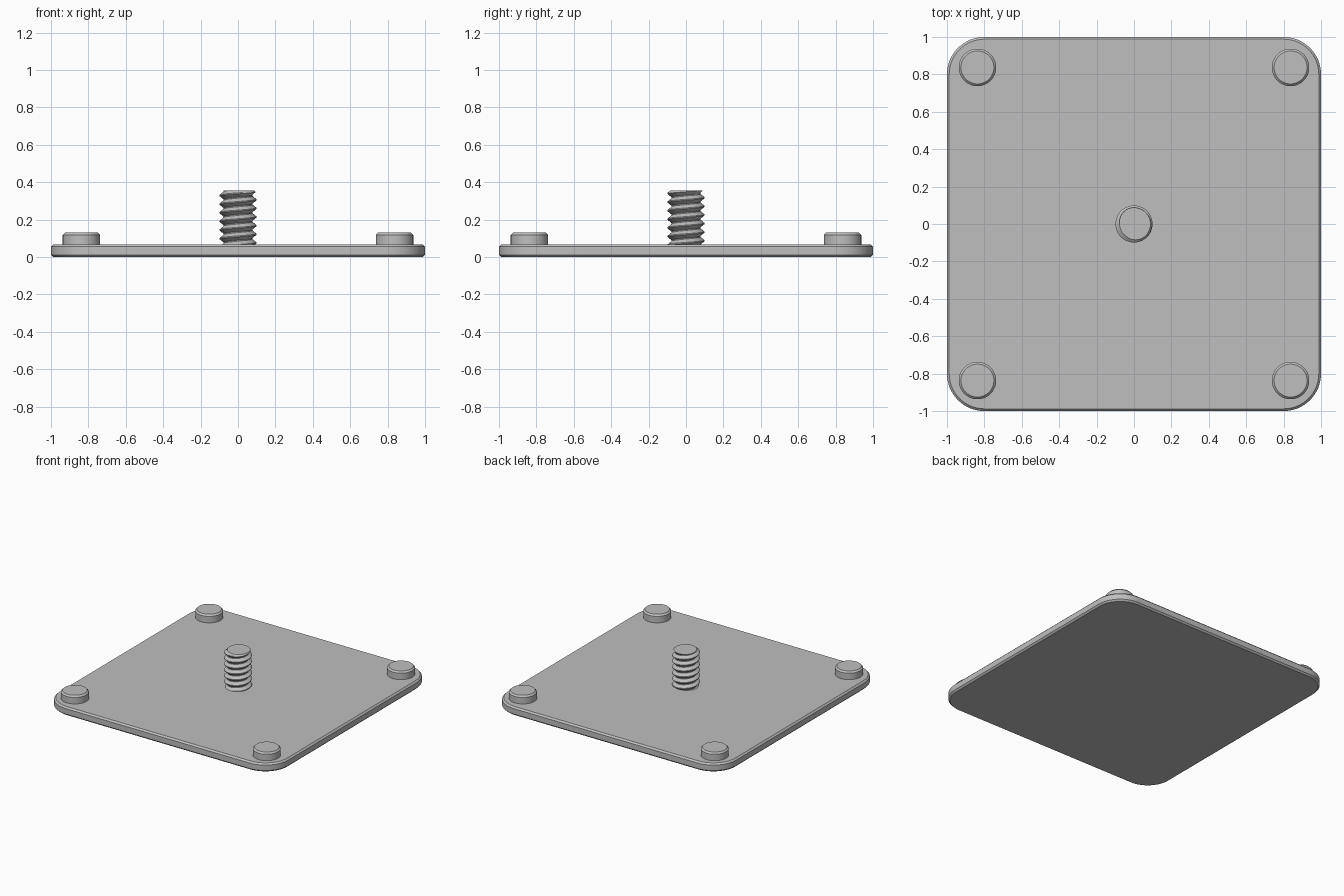
import bpy, bmesh, math
from math import sin, cos, pi

cube = bpy.data.objects.get("Cube")
if cube:
    bpy.data.objects.remove(cube, do_unlink=True)

grey = bpy.data.materials.new("plain grey")
grey.use_nodes = True
grey.diffuse_color = (0.52, 0.52, 0.52, 1)
grey.node_tree.nodes["Principled BSDF"].inputs["Base Color"].default_value = grey.diffuse_color


def finish(name, bm, angle=30):
    """Turn a bmesh into a shaded, coloured object."""
    bmesh.ops.recalc_face_normals(bm, faces=bm.faces)
    mesh = bpy.data.meshes.new(name)
    bm.to_mesh(mesh)
    bm.free()
    mesh.materials.append(grey)
    obj = bpy.data.objects.new(name, mesh)
    bpy.context.collection.objects.link(obj)
    bpy.ops.object.select_all(action='DESELECT')
    bpy.context.view_layer.objects.active = obj
    obj.select_set(True)
    bpy.ops.object.shade_smooth_by_angle(angle=math.radians(angle))
    return obj


def stack(name, outline, levels):
    """Skin an outline function through (z, inset) levels and cap both ends."""
    bm = bmesh.new()
    rings = [[bm.verts.new((x, y, z)) for x, y in outline(inset)] for z, inset in levels]
    n = len(rings[0])
    for low, high in zip(rings, rings[1:]):
        for i in range(n):
            j = (i + 1) % n
            bm.faces.new((low[i], low[j], high[j], high[i]))
    bm.faces.new(rings[0][::-1])
    bm.faces.new(rings[-1])
    return finish(name, bm)


# Base plate with rounded corners and chamfered rims
def rounded_square(inset, half=1.0, radius=0.2, steps=16):
    points = []
    for corner in range(4):
        mid = pi / 4 + corner * pi / 2
        cx = math.copysign(half - radius, cos(mid))
        cy = math.copysign(half - radius, sin(mid))
        for s in range(steps + 1):
            a = (corner + s / steps) * pi / 2
            points.append((cx + (radius - inset) * cos(a), cy + (radius - inset) * sin(a)))
    return points


CHAMFER = 0.012
PLATE_TOP = 0.067
stack("base_plate", rounded_square,
      [(0, CHAMFER), (CHAMFER, 0), (PLATE_TOP - CHAMFER, 0), (PLATE_TOP, CHAMFER)])

# Round corner pads
PAD_TOP = 0.13
for side, sx in (("left", 1), ("right", -1)):
    for end, sy in (("front", -1), ("back", 1)):
        def circle(inset):
            return [(sx * 0.837 + (0.1 - inset) * cos(i * pi / 32),
                     sy * 0.837 + (0.1 - inset) * sin(i * pi / 32)) for i in range(64)]
        stack(f"{end}_{side}_pad", circle,
              [(PLATE_TOP - 0.01, 0), (PAD_TOP - CHAMFER, 0), (PAD_TOP, CHAMFER)])

# Threaded stud: a helical strip clamped between its two ends
LOW, HIGH, PITCH, SEG = 0.05, 0.355, 0.046, 48
ROOT, CREST = 0.077, 0.099
tooth = [(0, ROOT), (0.12, ROOT), (0.5, CREST), (0.62, CREST), (1, ROOT)]


def thread_radius(phase):
    phase %= 1
    for (p, r), (q, s) in zip(tooth, tooth[1:]):
        if phase <= q:
            return r + (s - r) * (phase - p) / (q - p)


bm = bmesh.new()
count = SEG * (int((HIGH - LOW) / PITCH) + 4)
strips = []
for phase, _ in tooth:
    strip = []
    for i in range(count + 1):
        turn = i / SEG
        z = min(max(LOW + PITCH * (turn + phase - 2), LOW), HIGH)
        r = thread_radius((z - LOW) / PITCH - turn)
        r = min(r, 0.088 + HIGH - z)
        a = turn * 2 * pi
        strip.append(bm.verts.new((r * cos(a), r * sin(a), z)))
    strips.append(strip)
for low, high in zip(strips, strips[1:]):
    for i in range(count):
        bm.faces.new((low[i], low[i + 1], high[i + 1], high[i]))
bmesh.ops.remove_doubles(bm, verts=bm.verts, dist=0.0002)
bmesh.ops.dissolve_degenerate(bm, edges=bm.edges, dist=0.0001)
# Drop leftover slivers lying in the end planes, then cap the ends
flat = [f for f in bm.faces
        if all(v.co.z > HIGH - 1e-5 for v in f.verts) or all(v.co.z < LOW + 1e-5 for v in f.verts)]
bmesh.ops.delete(bm, geom=flat, context='FACES')
loose = [e for e in bm.edges if not e.link_faces]
bmesh.ops.delete(bm, geom=loose, context='EDGES')
bmesh.ops.holes_fill(bm, edges=[e for e in bm.edges if e.is_boundary], sides=0)
finish("threaded_stud", bm)
